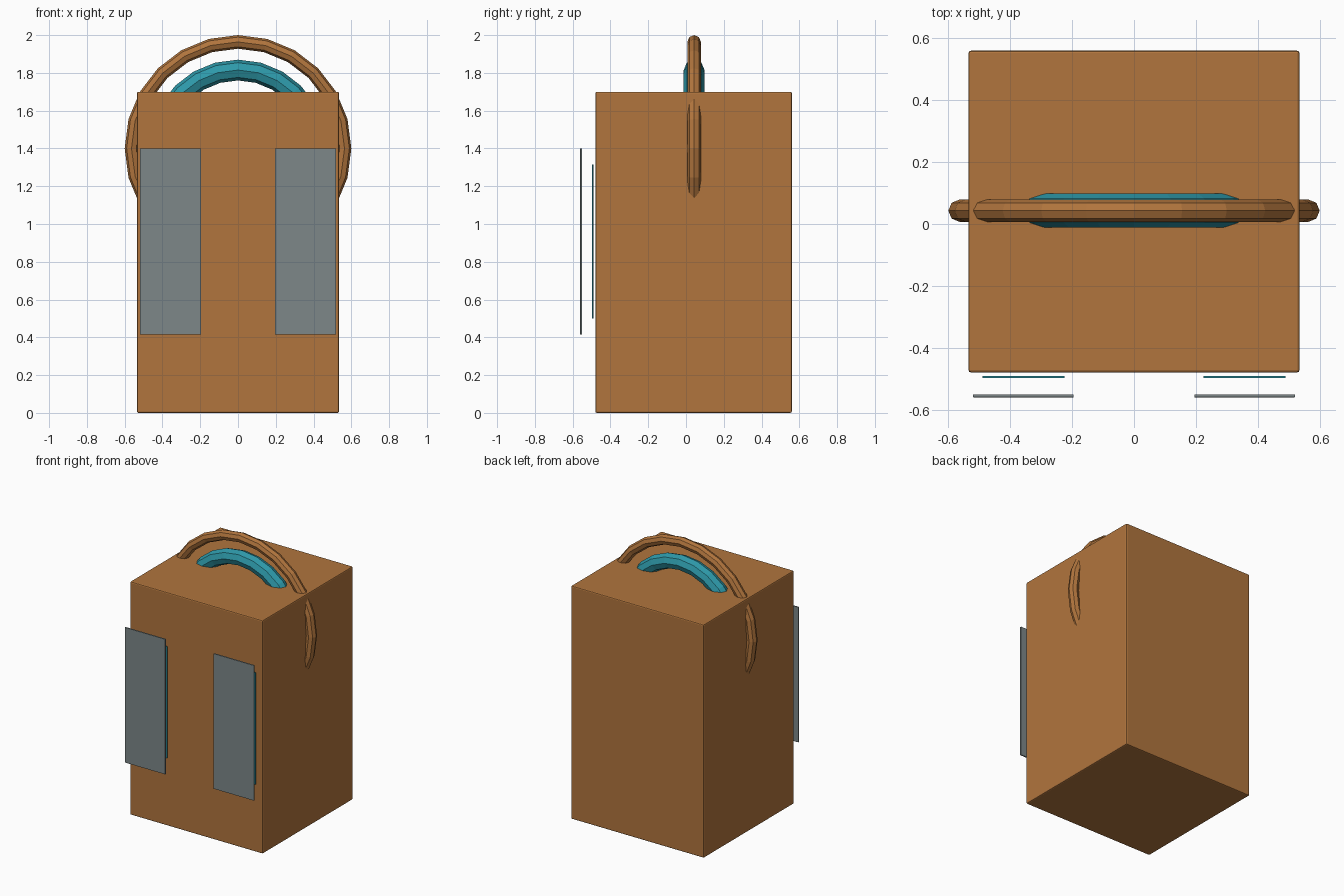
import bpy
import math

cube = bpy.data.objects.get("Cube")
if cube:
    bpy.data.objects.remove(cube, do_unlink=True)


def material(name, rgb):
    m = bpy.data.materials.new(name)
    m.use_nodes = True
    m.diffuse_color = (*rgb, 1)
    m.node_tree.nodes["Principled BSDF"].inputs["Base Color"].default_value = (*rgb, 1)
    return m


BROWN = material("warm brown", (0.44, 0.178, 0.047))
TEAL = material("teal", (0.027, 0.32, 0.40))
GREY = material("slate grey", (0.205, 0.243, 0.248))


def box(name, low, high, mat, bevel):
    """Box between two corners, with slightly softened edges."""
    centre = [(a + b) / 2 for a, b in zip(low, high)]
    bpy.ops.mesh.primitive_cube_add(size=1, location=centre)
    ob = bpy.context.object
    ob.name = name
    ob.scale = [b - a for a, b in zip(low, high)]
    bpy.ops.object.transform_apply(location=False, rotation=False, scale=True)
    ob.data.materials.append(mat)
    mod = ob.modifiers.new("soft edges", "BEVEL")
    mod.width = bevel
    mod.segments = 2
    return ob


def hoop(name, major, minor, mat):
    """Upright faceted ring, partly sunk into the body."""
    bpy.ops.mesh.primitive_torus_add(
        major_radius=major, minor_radius=minor, major_segments=24, minor_segments=8,
        location=(0, 0.043, 1.4), rotation=(math.pi / 2, 0, 0))
    ob = bpy.context.object
    ob.name = name
    ob.data.materials.append(mat)
    return ob


# Main body
box("body", (-0.535, -0.48, 0), (0.535, 0.56, 1.70), BROWN, 0.008)

# Carrying handle and the padded band beneath it
hoop("handle_ring", 0.564, 0.036, BROWN)
hoop("inner_band", 0.415, 0.055, TEAL)

# Paired front panels with smaller backing plates
for side, s in (("left", 1), ("right", -1)):
    for part, x0, x1, y0, y1, z0, z1, mat in (
            ("front_panel", 0.195, 0.52, -0.56, -0.551, 0.415, 1.40, GREY),
            ("backing_plate", 0.225, 0.49, -0.498, -0.491, 0.50, 1.315, TEAL)):
        xs = sorted((s * x0, s * x1))
        box(f"{side}_{part}", (xs[0], y0, z0), (xs[1], y1, z1), mat, 0.001)
